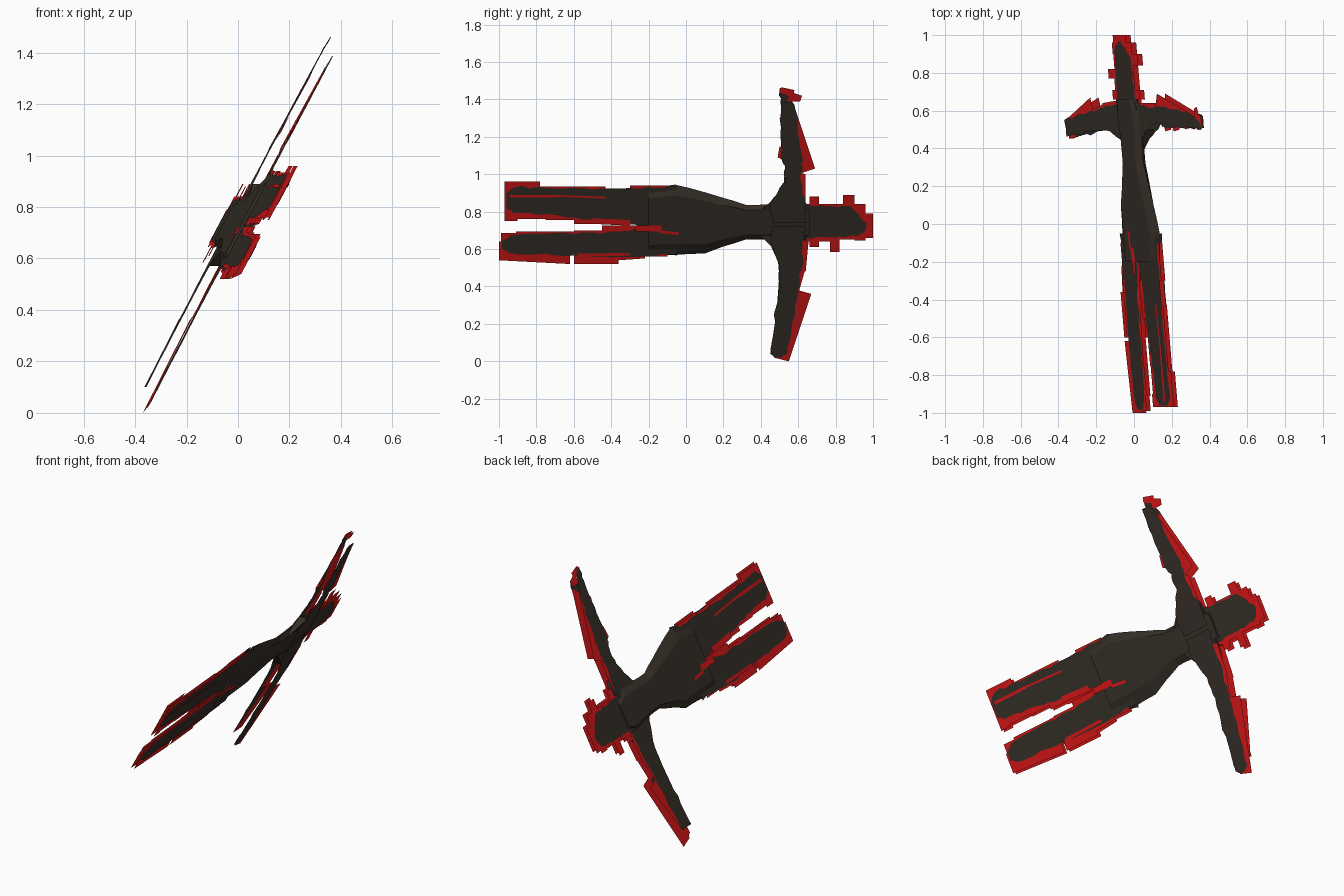
import bpy
import random

random.seed(4)
if "Cube" in bpy.data.objects:
    bpy.data.objects.remove(bpy.data.objects["Cube"], do_unlink=True)


def make_material(name, colour):
    material = bpy.data.materials.new(name)
    material.use_nodes = True
    material.diffuse_color = (*colour, 1)
    shader = material.node_tree.nodes["Principled BSDF"]
    shader.inputs["Base Color"].default_value = (*colour, 1)
    shader.inputs["Roughness"].default_value = 0.9
    return material


dark = make_material("charcoal", (0.037, 0.029, 0.021))
red = make_material("bright red", (0.72, 0.009, 0.01))

SLOPE = 0.529        # sideways lean of every sheet per unit of height
MIDDLE = 0.73        # height of the body axis
ANY = (-9, 9)
NEAR_ARM = (-9, 1.39)    # the near arm sheet stops short at the top
FAR_ARM = (0.1, 9)       # the far arm sheet stops short at the bottom


def body_depth(y):
    return 0.02 - 0.083 * y


def arm_depth(y):
    return -0.005 - 0.07 * (y - 0.54)


def place(y, z, depth):
    """Put a point of a sheet into the leaning plane."""
    return (depth + (z - MIDDLE) * SLOPE, y, z)


def add_object(name, vertices, faces, material):
    mesh = bpy.data.meshes.new(name)
    mesh.from_pydata(vertices, [], faces)
    mesh.materials.append(material)
    mesh.update()
    part = bpy.data.objects.new(name, mesh)
    bpy.context.collection.objects.link(part)


def refine(stations, steps, rough):
    """Subdivide an outline and make its edges slightly ragged."""
    result = []
    for first, second in zip(stations, stations[1:]):
        for step in range(steps):
            mix = step / steps
            at, low, high = (a + (b - a) * mix for a, b in zip(first, second))
            result.append((at, low + random.uniform(-rough, rough),
                           high + random.uniform(-rough, rough)))
    return result + [stations[-1]]


def add_limb(name, stations, depth, half, upright=False):
    """Two parallel ragged dark sheets; upright ones run along z."""
    for label, side, limits in (("near", half, NEAR_ARM), ("far", -half, FAR_ARM)):
        vertices = []
        for at, low, high in refine(stations, 4, 0.006):
            if upright and not limits[0] <= at <= limits[1]:
                continue
            for edge in (low, high):
                y, z = (edge, at) if upright else (at, edge)
                vertices.append(place(y, z, depth(y) + side))
        faces = [(i, i + 1, i + 3, i + 2) for i in range(0, len(vertices) - 2, 2)]
        add_object(f"{name}_{label}_sheet", vertices, faces, dark)


def add_trunk(name, stations, half):
    """Closed flattened loft with a six sided cross-section."""
    vertices, faces = [], []
    rings = refine(stations, 2, 0.002)
    for y, low, high in rings:
        for across, out in ((0, 0), (0.15, 1), (0.85, 1), (1, 0), (0.85, -1), (0.15, -1)):
            z = low + (high - low) * across
            vertices.append(place(y, z, body_depth(y) + out * half))
    for ring in range(len(rings) - 1):
        for i in range(6):
            j = (i + 1) % 6
            a, b = ring * 6, ring * 6 + 6
            faces.append((a + i, a + j, b + j, b + i))
    faces += [tuple(range(6)), tuple(range(len(vertices) - 6, len(vertices)))]
    add_object(name, vertices, faces, dark)


def add_sheet_of_cards(name, cards, depth, side, limits=ANY):
    """Red four-cornered cards lying in one sheet."""
    low, high = limits
    vertices = [place(y, min(max(z, low), high), depth(y) + side)
                for card in cards for y, z in card]
    faces = [tuple(range(i, i + 4)) for i in range(0, len(vertices), 4)]
    add_object(name, vertices, faces, red)


def add_body_cards(name, cards, half):
    """Red cards on both sides, each given by its y range, z range and tilt."""
    corners = [((y0, z0), (y1, z0 + tilt), (y1, z1 + tilt), (y0, z1))
               for y0, y1, z0, z1, tilt in cards]
    add_sheet_of_cards(f"{name}_near", corners, body_depth, half)
    add_sheet_of_cards(f"{name}_far", corners, body_depth, -half)


def add_arm_cards(name, cards):
    add_sheet_of_cards(f"{name}_near", cards, arm_depth, 0.022, NEAR_ARM)
    add_sheet_of_cards(f"{name}_far", cards, arm_depth, -0.022, FAR_ARM)


# Trunk and neck
add_trunk("trunk", [
    (-.2, .57, .925), (-.06, .57, .945), (.1, .575, .905), (.2, .615, .875),
    (.32, .65, .835), (.45, .65, .84), (.58, .63, .85), (.66, .655, .82)], 0.026)

# Head
add_limb("head", [
    (.6, .64, .84), (.7, .66, .83), (.8, .665, .83), (.88, .67, .83),
    (.92, .67, .79), (.95, .69, .75), (.965, .72, .74)], body_depth, 0.016)
add_body_cards("head_cards", [
    (.64, .8, .64, .84, 0), (.7, .9, .65, .84, 0), (.77, .82, .585, .72, 0),
    (.84, .9, .78, .89, 0), (.9, .96, .645, .84, 0), (.94, 1, .66, .79, 0),
    (.66, .71, .61, .88, 0)], 0.013)

# Left and right legs
add_limb("left_leg", [
    (-.05, .71, .935), (-.2, .72, .93), (-.4, .75, .922), (-.6, .765, .922),
    (-.75, .785, .925), (-.92, .79, .935), (-.96, .82, .9)], body_depth, 0.013)
add_limb("right_leg", [
    (-.05, .57, .74), (-.2, .565, .715), (-.4, .555, .69), (-.6, .565, .685),
    (-.8, .57, .68), (-.94, .575, .67), (-.985, .6, .645)], body_depth, 0.013)
add_body_cards("left_leg_cards", [
    (-.97, -.78, .86, .96, 0), (-.97, -.9, .75, .92, 0), (-.9, -.74, .76, .87, 0),
    (-.8, -.43, .82, .935, 0), (-.75, -.55, .755, .86, 0), (-.6, -.3, .735, .92, 0),
    (-.3, -.1, .73, .94, 0)], 0.01)
add_body_cards("right_leg_cards", [
    (-1, -.62, .54, .64, -.02), (-.99, -.9, .6, .685, 0), (-.91, -.6, .6, .695, 0),
    (-.6, -.36, .52, .7, 0), (-.45, -.2, .6, .725, 0), (-.36, -.22, .54, .66, .01),
    (-.22, -.1, .56, .7, 0)], 0.01)

# Red streaks on top of the legs and the crotch
add_body_cards("leg_streaks", [
    (-.94, -.7, .875, .89, 0), (-.72, -.43, .88, .89, -.01),
    (-.58, -.3, .56, .575, .005), (-.5, -.3, .735, .765, -.01)], 0.017)
add_body_cards("crotch_streaks", [
    (-.27, -.13, .695, .725, 0), (-.14, -.04, .685, .7, -.01)], 0.029)

# Left and right arms
add_limb("left_arm", [
    (.74, .46, .64), (.84, .45, .64), (.96, .525, .61), (1.04, .53, .62),
    (1.1, .505, .62), (1.25, .51, .6), (1.37, .505, .575), (1.44, .5, .54),
    (1.46, .5, .515)], arm_depth, 0.025, True)
add_limb("right_arm", [
    (.72, .46, .64), (.64, .45, .63), (.51, .5, .62), (.4, .5, .6),
    (.25, .475, .58), (.1, .46, .55), (.04, .455, .535), (.02, .48, .51)],
    arm_depth, 0.025, True)
add_arm_cards("left_arm_cards", [
    ((.5, 1.3), (.58, 1.36), (.69, 1.03), (.6, 1)),
    ((.49, 1.09), (.5, 1.15), (.56, 1.12), (.55, 1.06)),
    ((.55, .85), (.58, 1.02), (.64, 1), (.64, .83))])
add_sheet_of_cards("left_hand_cards", [
    ((.5, 1.44), (.51, 1.465), (.58, 1.45), (.57, 1.41)),
    ((.54, 1.39), (.56, 1.44), (.62, 1.42), (.61, 1.39))], arm_depth, -0.022)
add_arm_cards("right_arm_cards", [
    ((.47, .02), (.55, 0), (.67, .36), (.6, .38)),
    ((.45, .04), (.46, .1), (.54, .08), (.53, .02)),
    ((.52, .38), (.57, .52), (.64, .5), (.6, .36)),
    ((.56, .5), (.59, .66), (.655, .64), (.64, .48))])


# Webs that close the gap between the sheets at the shoulders
def add_web(name, root, reach):
    vertices, faces = [], []
    for y_root, y_tip in ((.4, .5), (.64, .61)):
        start = len(vertices)
        for side in (-0.025, 0.025):
            vertices.append(place(y_root, root, arm_depth(y_root) + side * 0.4))
            vertices.append(place(y_tip, reach, arm_depth(y_tip) + side))
        faces.append((start, start + 1, start + 3, start + 2))
    faces += [(0, 1, 5, 4), (2, 3, 7, 6)]
    add_object(name, vertices, faces, dark)


add_web("left_shoulder_web", .81, .89)
add_web("right_shoulder_web", .67, .57)
